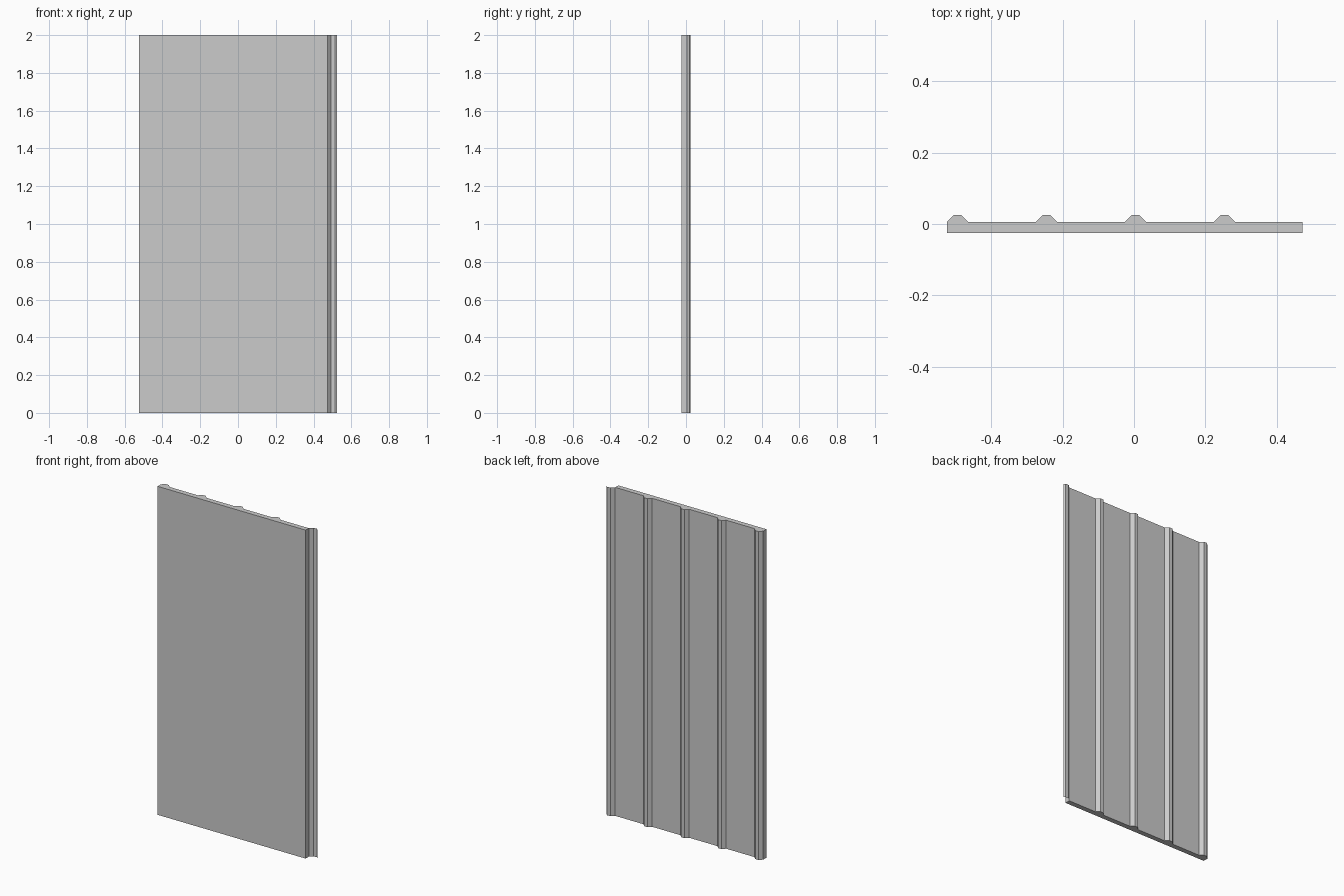
import bpy
import bmesh

cube = bpy.data.objects.get("Cube")
if cube:
    bpy.data.objects.remove(cube)

HEIGHT = 2.0
FRONT, BACK, RIB_TOP = -0.025, 0.006, 0.025   # depths along y
LEFT, RIGHT = -0.524, 0.473                   # ends of the solid core
PITCH, FIRST_RIB = 0.2495, -0.495
BASE_HALF, TOP_HALF = 0.0295, 0.011

grey = bpy.data.materials.new("light_grey_steel")
grey.use_nodes = True
grey.diffuse_color = (0.6, 0.6, 0.6, 1)
grey.node_tree.nodes["Principled BSDF"].inputs["Base Color"].default_value = grey.diffuse_color


def extrude_profile(name, points, closed):
    """Raise a plan profile to full height, capped when closed."""
    bm = bmesh.new()
    low = [bm.verts.new((x, y, 0)) for x, y in points]
    high = [bm.verts.new((x, y, HEIGHT)) for x, y in points]
    count = len(points)
    for i in range(count if closed else count - 1):
        j = (i + 1) % count
        bm.faces.new((low[i], low[j], high[j], high[i]))
    if closed:
        bm.faces.new(low)
        bm.faces.new(high)
        bmesh.ops.recalc_face_normals(bm, faces=bm.faces)
    mesh = bpy.data.meshes.new(name)
    bm.to_mesh(mesh)
    bm.free()
    mesh.materials.append(grey)
    obj = bpy.data.objects.new(name, mesh)
    bpy.context.collection.objects.link(obj)
    return obj


def rib(center):
    """Trapezoid rib running from left to right."""
    return [(center - BASE_HALF, BACK), (center - TOP_HALF, RIB_TOP),
            (center + TOP_HALF, RIB_TOP), (center + BASE_HALF, BACK)]


# Solid panel with four filled ribs on the back
profile = [(LEFT, FRONT)]
for k in range(4):
    profile += rib(FIRST_RIB + k * PITCH)
profile += [(RIGHT, BACK), (RIGHT, FRONT)]
extrude_profile("ribbed_panel", profile, True)

# Thin open overlap rib, with a short lip, past the left edge
lip = rib(FIRST_RIB + 4 * PITCH)[:3] + [(0.524, 0.016)]
lip[0] = (RIGHT, BACK)
extrude_profile("overlap_flange", lip[::-1], False)
